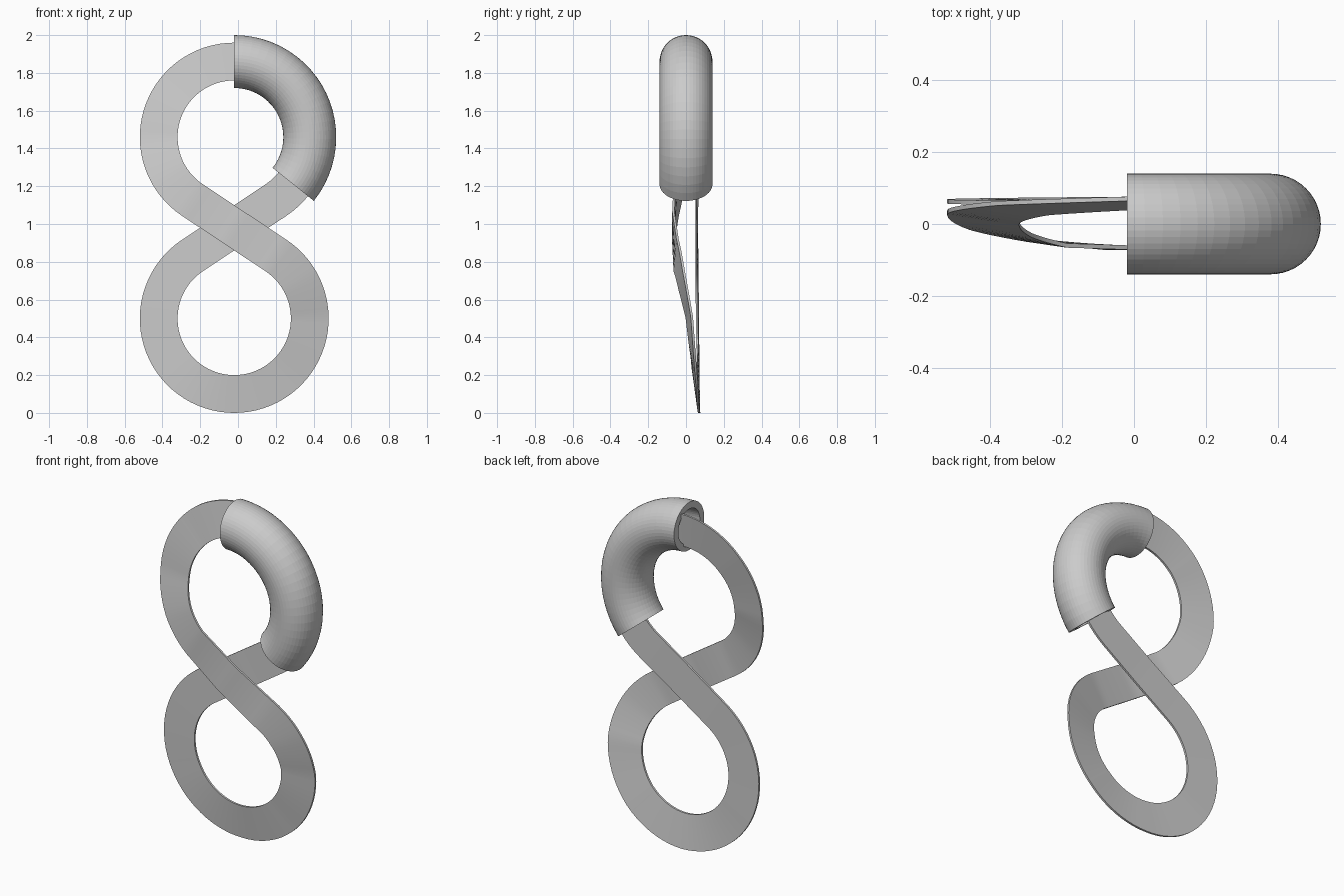
import bpy, bmesh
from math import sin, cos, acos, radians, degrees, pi
from mathutils import Vector

if "Cube" in bpy.data.objects:
    bpy.data.objects.remove(bpy.data.objects["Cube"])

CX, LOW, HIGH, R = -0.02, 0.5, 1.46, 0.4
MID = (LOW + HIGH) / 2
HALF_W, HALF_T = 0.1, 0.006
TUBE_R, BORE_R = 0.14, 0.1


def sweep(name, rings):
    """Closed surface through a cyclic list of point rings."""
    bm = bmesh.new()
    loops = [[bm.verts.new(p) for p in ring] for ring in rings]
    n = len(loops[0])
    for i, a in enumerate(loops):
        b = loops[(i + 1) % len(loops)]
        for j in range(n):
            k = (j + 1) % n
            bm.faces.new((a[j], a[k], b[k], b[j]))
    bmesh.ops.recalc_face_normals(bm, faces=bm.faces)
    mesh = bpy.data.meshes.new(name)
    bm.to_mesh(mesh)
    bm.free()
    obj = bpy.data.objects.new(name, mesh)
    bpy.context.collection.objects.link(obj)
    return obj


def interp(keys, t):
    """Eased value between (position, value) keys."""
    for (t0, v0), (t1, v1) in zip(keys, keys[1:]):
        if t <= t1:
            return v0 + (v1 - v0) * max(0, t - t0) / (t1 - t0)
    return keys[-1][1]


# Figure-eight band: one lobe, then the same lobe turned half round
tangent = acos(R / ((HIGH - LOW) / 2))
start = pi / 2 - tangent
sweep_angle = 2 * pi - 2 * tangent
# Depth and lean of the band, by degrees travelled round the lobe
total = degrees(sweep_angle)
depth = [(-38, -0.067), (0, -0.052), (27, -0.022), (56, 0.018), (100, 0.044),
         (146, 0.057), (210, 0.062), (total + 38, 0.055)]
lean = [(-38, 0), (0, 0.008), (56, 0.014), (146, 0.013), (210, 0.003), (total + 38, 0)]


def lobe_sections():
    """Centre offset from the crossing, outward direction, travelled angle."""
    line_end = Vector((cos(start), sin(start))) * R - Vector((0, MID - LOW))
    line_end.y += 0
    first = Vector((cos(start), sin(start)))
    last = Vector((-first.x, first.y))
    far_end = Vector((-line_end.x, line_end.y))
    steps = 8
    for i in range(steps):
        f = i / steps
        yield line_end * f, first, -38 * (1 - f)
    arc = 64
    for i in range(arc + 1):
        a = start - sweep_angle * i / arc
        out = Vector((cos(a), sin(a)))
        yield out * R - Vector((0, MID - LOW)), out, total * i / arc
    for i in range(1, steps + 1):
        f = i / steps
        yield far_end * (1 - f), last, total + 38 * f


def band_ring(centre, out, t, turn, flip):
    y, tilt = interp(depth, t), interp(lean, t)
    ring = []
    for side, face in ((-1, -1), (1, -1), (1, 1), (-1, 1)):
        p = (centre + out * HALF_W * side * flip) * turn
        ring.append((CX + p.x, y + tilt * side * flip + HALF_T * face, MID + p.y))
    return ring


lower = list(lobe_sections())
band = [band_ring(*s, 1, 1) for s in lower]
# The way back reverses the sides so the ring order stays continuous
band += [band_ring(*s, -1, -1) for s in reversed(lower)][1:-1]
band_obj = sweep("figure_eight_band", band)
bpy.context.view_layer.objects.active = band_obj
band_obj.select_set(True)
bpy.ops.object.shade_smooth_by_angle(angle=radians(30))

# Hollow sleeve bent round the upper lobe
SEGS, SIDES = 24, 48
first_a, last_a = radians(90), radians(-38.7)


def sleeve_ring(i, radius):
    a = first_a + (last_a - first_a) * i / SEGS
    ring = []
    for j in range(SIDES):
        b = 2 * pi * j / SIDES
        r = R + radius * cos(b)
        ring.append((CX + r * cos(a), radius * sin(b), HIGH + r * sin(a)))
    return ring


outer = [sleeve_ring(i, TUBE_R) for i in range(SEGS + 1)]
bore = [sleeve_ring(i, BORE_R) for i in reversed(range(SEGS + 1))]
sweep("curved_sleeve", outer + bore)
